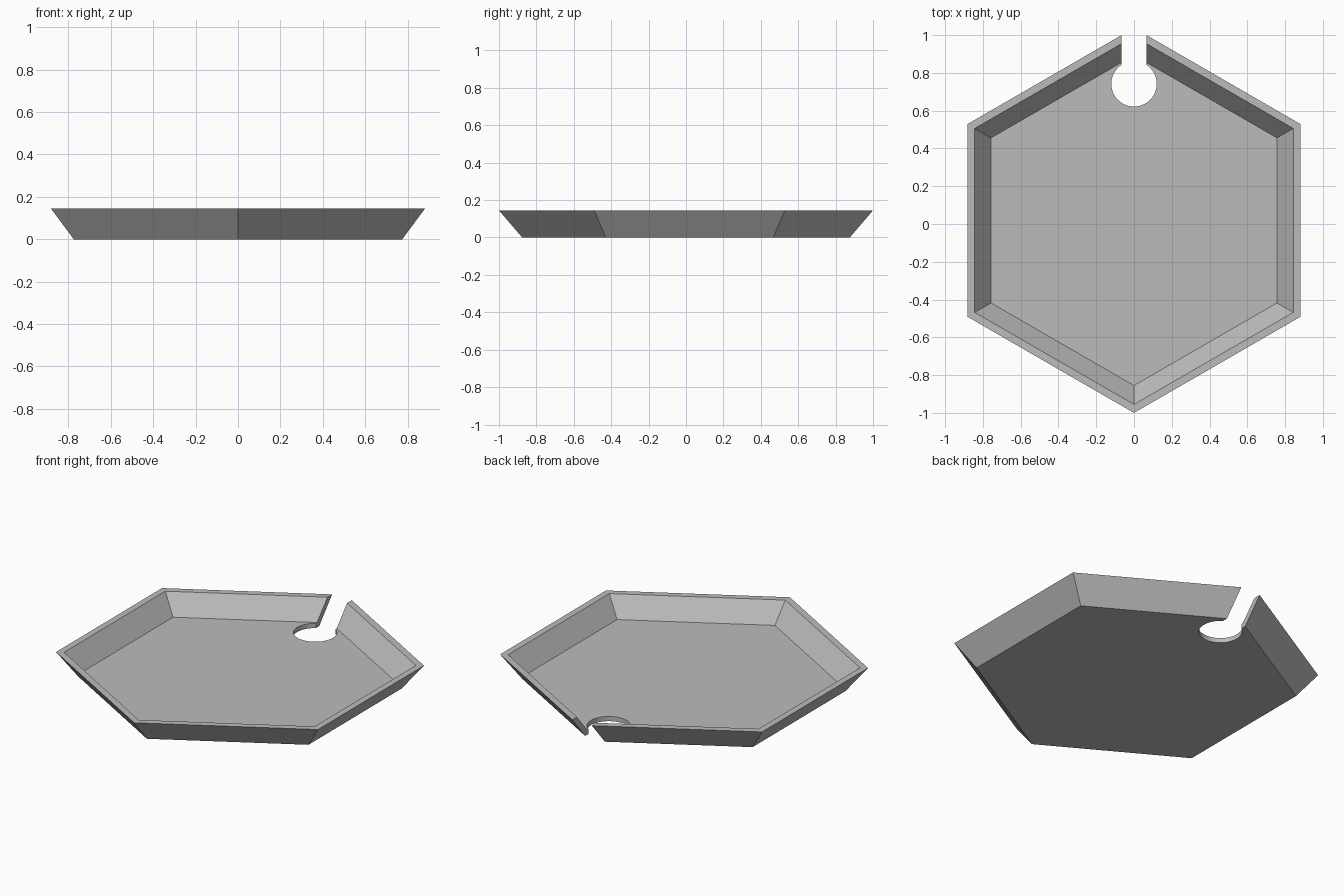
import bpy, bmesh, math

if "Cube" in bpy.data.objects:
    bpy.data.objects.remove(bpy.data.objects["Cube"])

CENTRE_Y = 0.019
SLOT_HALF = 0.066
HOLE_Y, HOLE_R = 0.742, 0.12

grey = bpy.data.materials.new("light grey")
grey.use_nodes = True
colour = (0.5, 0.5, 0.5, 1)
grey.diffuse_color = colour
grey.node_tree.nodes["Principled BSDF"].inputs["Base Color"].default_value = colour


def loft(name, rings):
    """Join matching rings of points with quads and cap both ends."""
    bm = bmesh.new()
    loops = [[bm.verts.new(p) for p in ring] for ring in rings]
    for a, b in zip(loops, loops[1:]):
        n = len(a)
        for i in range(n):
            j = (i + 1) % n
            bm.faces.new((a[i], a[j], b[j], b[i]))
    bm.faces.new(loops[0][::-1])
    bm.faces.new(loops[-1])
    bmesh.ops.recalc_face_normals(bm, faces=bm.faces)
    mesh = bpy.data.meshes.new(name)
    bm.to_mesh(mesh)
    bm.free()
    mesh.materials.append(grey)
    obj = bpy.data.objects.new(name, mesh)
    bpy.context.collection.objects.link(obj)
    return obj


def hexagon(radius, z):
    angles = [math.radians(90 + 60 * i) for i in range(6)]
    return [(radius * math.cos(a), CENTRE_Y + radius * math.sin(a), z) for a in angles]


# Tray: underside, outer rim, inner rim, floor
tray = loft("hexagonal_tray", [hexagon(0.895, 0), hexagon(1.019, 0.145),
                               hexagon(0.974, 0.145), hexagon(0.874, 0.029)])

# Keyhole cutter: round hole opening into a straight slot at the back
start = math.acos(SLOT_HALF / HOLE_R)
sweep = math.pi + 2 * start
STEPS = 56
outline = [(SLOT_HALF, 1.2)]
for i in range(STEPS + 1):
    a = start - sweep * i / STEPS
    outline.append((HOLE_R * math.cos(a), HOLE_Y + HOLE_R * math.sin(a)))
outline.append((-SLOT_HALF, 1.2))
cutter = loft("keyhole_cutter", [[(x, y, z) for x, y in outline] for z in (-0.1, 0.3)])
cutter.hide_render = True

# Cut the keyhole through the floor and wall
cut = tray.modifiers.new("keyhole", 'BOOLEAN')
cut.operation = 'DIFFERENCE'
cut.solver = 'EXACT'
cut.object = cutter
bpy.context.view_layer.objects.active = tray
tray.select_set(True)
bpy.ops.object.modifier_apply(modifier=cut.name)
bpy.data.objects.remove(cutter)
bpy.ops.object.shade_smooth_by_angle(angle=math.radians(25))
